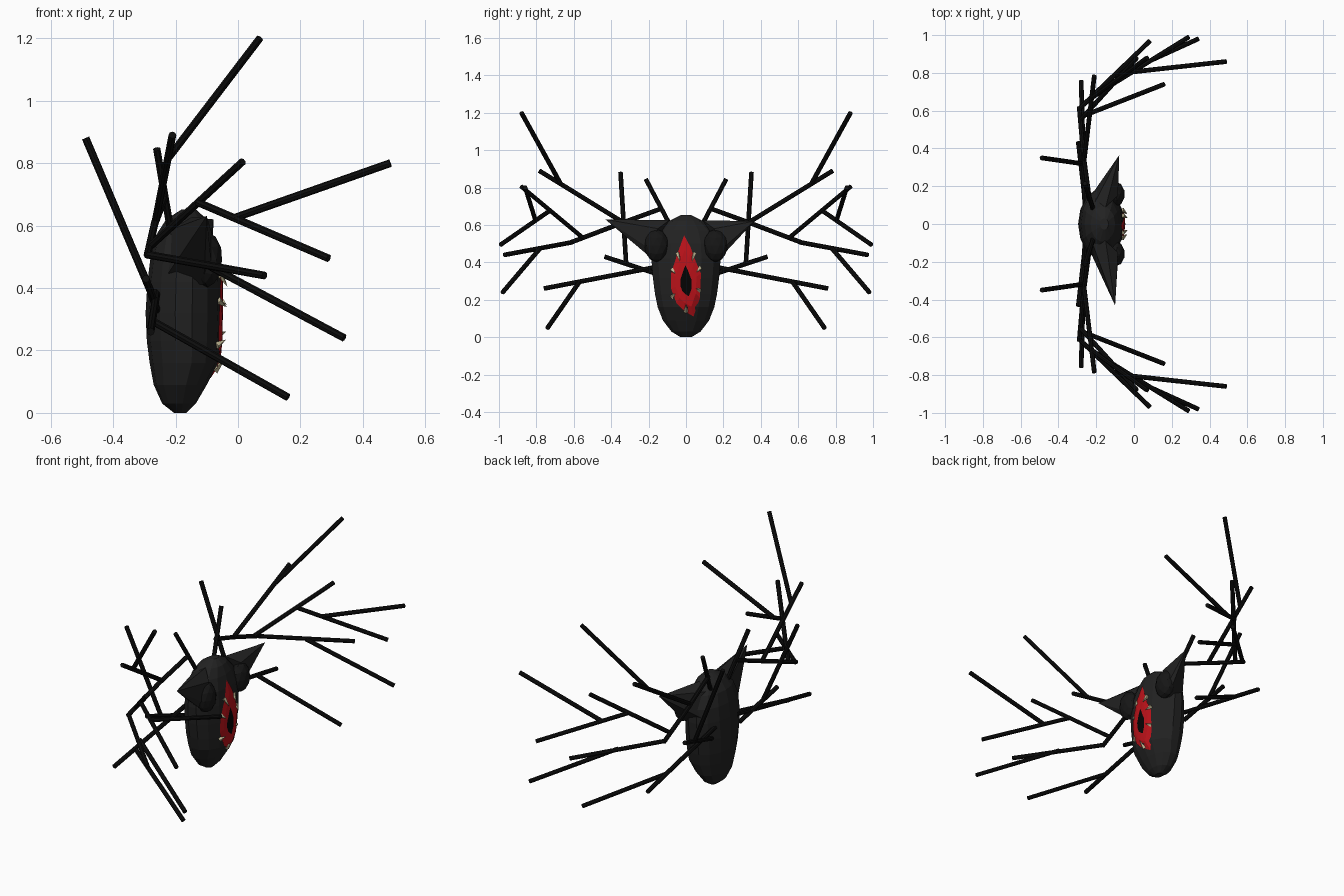
import bpy, bmesh, math
from mathutils import Vector

if "Cube" in bpy.data.objects:
    bpy.data.objects.remove(bpy.data.objects["Cube"])


def material(name, r, g, b):
    m = bpy.data.materials.new(name)
    m.diffuse_color = (r, g, b, 1)
    m.use_nodes = True
    m.node_tree.nodes["Principled BSDF"].inputs["Base Color"].default_value = m.diffuse_color
    return m


SKIN = material("dark_skin", .016, .016, .016)
EYE = material("eye_black", .008, .008, .008)
STICK = material("stick_black", .004, .004, .004)
RED = material("mouth_red", .5, .006, .01)
BLACK = material("throat_black", .001, .001, .001)
BONE = material("tooth_bone", .5, .45, .28)


def mesh_object(name, verts, faces, mat):
    me = bpy.data.meshes.new(name)
    me.from_pydata(verts, [], faces)
    bm = bmesh.new()
    bm.from_mesh(me)
    bmesh.ops.recalc_face_normals(bm, faces=bm.faces)
    bm.to_mesh(me)
    bm.free()
    ob = bpy.data.objects.new(name, me)
    bpy.context.collection.objects.link(ob)
    me.materials.append(mat)
    return ob


def cone_between(name, a, b, r1, r2, sides, mat):
    a, b = Vector(a), Vector(b)
    d = b - a
    bpy.ops.mesh.primitive_cone_add(vertices=sides, radius1=r1, radius2=r2,
                                    depth=d.length, location=(a + b) / 2)
    ob = bpy.context.object
    ob.rotation_euler = d.to_track_quat('Z', 'Y').to_euler()
    ob.name = name
    ob.data.materials.append(mat)
    return ob


# Head: rings of (z, back x, front x, half width)
RINGS = [(0, -.205, -.165, .03), (.03, -.243, -.135, .08), (.09, -.27, -.10, .127),
         (.16, -.283, -.063, .155), (.23, -.292, -.055, .17), (.32, -.296, -.052, .182),
         (.42, -.29, -.054, .19), (.5, -.28, -.062, .185), (.57, -.262, -.08, .15),
         (.62, -.23, -.10, .095), (.652, -.18, -.135, .03)]
N = 14
verts = []
for z, xb, xf, w in RINGS:
    for i in range(N):
        t = 2 * math.pi * i / N
        verts.append(((xb + xf) / 2 + (xf - xb) / 2 * math.cos(t), w * math.sin(t), z))
faces = [(r * N + i, r * N + (i + 1) % N, (r + 1) * N + (i + 1) % N, (r + 1) * N + i)
         for r in range(len(RINGS) - 1) for i in range(N)]
faces += [tuple(range(N)), tuple(range((len(RINGS) - 1) * N, len(RINGS) * N))]
mesh_object("head", verts, faces, SKIN)


def on_face(y, z, lift):
    """Point on the front of the head."""
    for a, b in zip(RINGS, RINGS[1:]):
        if a[0] <= z <= b[0]:
            t = (z - a[0]) / (b[0] - a[0])
            xb, xf, w = [a[k] + (b[k] - a[k]) * t for k in (1, 2, 3)]
            return ((xb + xf) / 2 + (xf - xb) / 2 * math.sqrt(1 - (y / w) ** 2) + lift, y, z)


# Mouth: red almond rim around a dark throat
rim = [(-.01, .545), (.025, .48), (.05, .41), (.08, .34), (.075, .21), (.04, .11),
       (-.01, .14), (-.05, .18), (-.08, .26), (-.08, .34), (-.045, .45)]
M = len(rim)


def toward_middle(p, s):
    return (p[0] * s, .285 + (p[1] - .285) * s)


outer = [on_face(*p, .005) for p in rim]
middle = [on_face(*toward_middle(p, .7), .006) for p in rim]
inner = [on_face(*toward_middle(p, .38), .005) for p in rim]
ring_faces = [(k * M + i, k * M + (i + 1) % M, (k + 1) * M + (i + 1) % M, (k + 1) * M + i)
              for k in (0, 1) for i in range(M)]
mesh_object("mouth", outer + middle + inner, ring_faces, RED)
mesh_object("throat", inner + [on_face(0, .285, .004)],
            [(i, (i + 1) % M, M) for i in range(M)], BLACK)

# Teeth around the rim, pointing in and forward
for y, z in [(.045, .45), (-.045, .45), (.075, .37), (-.075, .36), (.073, .25),
             (-.075, .215), (0, .135)]:
    base = Vector(on_face(y, z, .0))
    tip = Vector(on_face(*toward_middle((y, z), .72), .022))
    cone_between("tooth", base, tip, .013, 0, 4, BONE)

# Twig paths of one side, start to end
TWIGS = [((-.215, .075, .58), (-.26, .215, .845)),
         ((-.235, .125, .69), (-.265, .345, .61)),
         ((-.28, .32, .39), (-.488, .35, .88)),
         ((-.265, .33, .61), (-.21, .785, .89)),
         ((-.22, .67, .82), (.07, .88, 1.2)),
         ((-.265, .33, .615), (-.29, .62, .505)),
         ((-.29, .61, .507), (.085, .97, .44)),
         ((-.285, .55, .53), (.015, .88, .805)),
         ((-.13, .73, .675), (.29, .99, .495)),
         ((-.01, .805, .625), (.488, .86, .80)),
         ((-.10, .78, .475), (.34, .98, .24)),
         ((-.26, .08, .39), (-.28, .76, .26)),
         ((-.275, .57, .295), (.16, .74, .05)),
         ((-.26, .13, .33), (-.295, .435, .43))]

for s, side in ((1, "right"), (-1, "left")):
    def flip(p):
        return (p[0], p[1] * s, p[2])

    for a, b in TWIGS:
        cone_between("twig_" + side, flip(a), flip(b), .0125, .0125, 8, STICK)

    # Eyes
    bpy.ops.mesh.primitive_ico_sphere_add(subdivisions=2, radius=1,
                                          location=(-.097, .158 * s, .49))
    eye = bpy.context.object
    eye.name = "eye_" + side
    eye.scale = (.048, .066, .088)
    eye.data.materials.append(EYE)

    # Pointed ears, the left one a little longer
    tip = (-.078, .365, .62) if s > 0 else (-.10, -.432, .63)
    base = [flip(p) for p in [(-.235, .06, .58), (-.15, .09, .625), (-.085, .15, .58),
                              (-.085, .19, .47), (-.11, .17, .41), (-.235, .14, .43)]]
    mesh_object("ear_" + side, base + [tip],
                [(i, (i + 1) % 6, 6) for i in range(6)] + [tuple(range(6))], SKIN)
